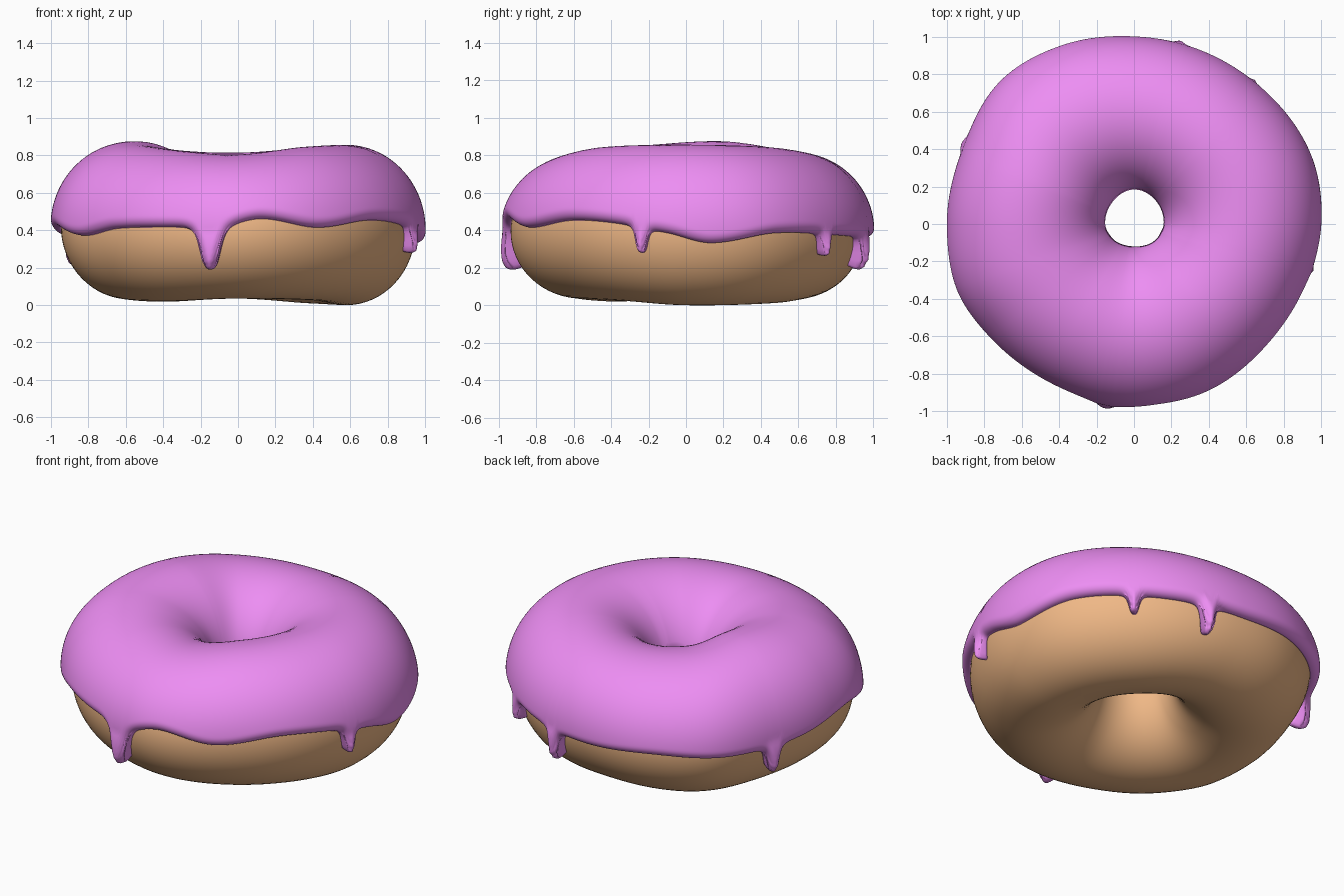
import bpy, math

if "Cube" in bpy.data.objects:
    bpy.data.objects.remove(bpy.data.objects["Cube"])

TAU = math.tau
COLS, ROWS, THICK = 720, 56, 0.055


def ring(knots):
    """Smooth periodic curve through (degrees, value) knots."""
    n = len(knots)

    def knot(i):
        return knots[i % n][0] + 360 * (i // n), knots[i % n][1]

    def value(theta):
        d = math.degrees(theta) % 360
        if d < knots[0][0]:
            d += 360
        i = max(k for k in range(n) if knots[k][0] <= d)
        (x0, y0), (x1, y1), (x2, y2), (x3, y3) = [knot(i + k) for k in (-1, 0, 1, 2)]
        t, w = (d - x1) / (x2 - x1), x2 - x1
        m1, m2 = (y2 - y0) / (x2 - x0) * w, (y3 - y1) / (x3 - x1) * w
        return ((2*t**3 - 3*t*t + 1) * y1 + (t**3 - 2*t*t + t) * m1
                + (3*t*t - 2*t**3) * y2 + (t**3 - t*t) * m2)
    return value


# Uneven outline, hole, top and bottom heights around the ring
outer = ring([(0, 1.0), (22, 1.015), (52, .995), (88, 1.0), (112, 1.03), (133, 1.045),
              (156, 1.0), (180, 1.0), (200, 1.01), (218, .98), (245, .965), (273, .99),
              (310, .97), (336, .975)])
hole = ring([(0, .155), (50, .17), (90, .175), (128, .165), (180, .15), (210, .13),
             (270, .12), (340, .14)])
top = ring([(0, .852), (45, .84), (90, .81), (125, .825), (160, .87), (200, .85),
            (240, .815), (270, .80), (310, .84)])
bottom = ring([(0, 0), (50, .01), (90, .035), (130, .018), (180, .03), (225, .02),
               (270, .035), (320, .025)])

# Wavy icing edge and drips: (degrees, lowest z, half width)
edge = ring([(8, .33), (30, .385), (64, .37), (90, .36), (115, .38), (140, .36), (165, .37),
             (190, .42), (210, .37), (226, .41), (250, .42), (265, .43), (278, .465),
             (297, .415), (319, .455), (338, .435), (354, .385)])
drips = [(261, .20, .066), (345.5, .28, .036), (50, .265, .034), (75.7, .20, .04),
         (155, .22, .045)]


def section(theta):
    """Dough cross-section: centre radius, half width, centre z, half height."""
    ro, ri = outer(theta) - .053, hole(theta) + .05
    zt, zb = top(theta) - .05, bottom(theta)
    return (ro + ri) / 2, (ro - ri) / 2, (zt + zb) / 2, (zt - zb) / 2


def point(theta, sec, a, off):
    rc, w, zc, h = sec
    r = rc + (w + off) * math.cos(a)
    return r * math.cos(theta), r * math.sin(theta), zc + (h + off) * math.sin(a)


def make(name, columns, color):
    """Skin a closed ring of closed cross-section loops."""
    n, m = len(columns), len(columns[0])
    verts = [p for c in columns for p in c]
    faces = [(i*m + j, (i+1) % n*m + j, (i+1) % n*m + (j+1) % m, i*m + (j+1) % m)
             for i in range(n) for j in range(m)]
    me = bpy.data.meshes.new(name)
    me.from_pydata(verts, [], faces)
    me.polygons.foreach_set("use_smooth", [True] * len(faces))
    ob = bpy.data.objects.new(name, me)
    bpy.context.collection.objects.link(ob)
    mat = bpy.data.materials.new(name)
    mat.diffuse_color = color
    mat.use_nodes = True
    mat.node_tree.nodes["Principled BSDF"].inputs["Base Color"].default_value = mat.diffuse_color
    me.materials.append(mat)


# Dough
dough = []
for i in range(160):
    th = TAU * i / 160
    sec = section(th)
    dough.append([point(th, sec, TAU * j / 64, 0) for j in range(64)])
make("dough", dough, (.87, .48, .24, 1))

# Icing edge as an angle on the cross-section, including the drips
secs, starts, tips = [], [], []
for i in range(COLS):
    th = TAU * i / COLS
    sec = section(th)
    z, tip = edge(th), 0
    for deg, low, w in drips:
        dx = (math.degrees(th) - deg + 180) % 360 - 180
        bump = 1 / (1 + abs(math.radians(dx) / w) ** 4)
        z -= (edge(math.radians(deg)) - low) * bump
        tip = max(tip, bump)
    secs.append(sec)
    starts.append(math.asin(max(-.95, min(.95, (z - sec[2]) / (sec[3] + .02)))))
    tips.append(tip)

# Icing shell: rounded towards its edge, bulging at the drips
icing = []
for i in range(COLS):
    th, sec = TAU * i / COLS, secs[i]
    a0, a1 = starts[i], math.pi - .08 + .06 * math.sin(3 * th)
    near = [(TAU * k / COLS * .95, starts[(i + k) % COLS]) for k in range(-9, 10)]
    col = []
    for j in range(ROWS):
        a = a0 + (a1 - a0) * (j / (ROWS - 1)) ** 1.9
        d = min(math.hypot(x, (a - s) * .4) for x, s in near) if a < a0 + .4 else 1
        d = min(d, max(0, a1 - a) * .4)
        q = 1 - min(d / THICK, 1)
        bulge = 1 + .75 * tips[i] * max(0, min(1, -a / .35))
        col.append(point(th, sec, a, THICK * bulge * math.sqrt(max(0, 1 - q * q))))
    for j in range(12):
        a = a1 + (a0 - a1) * (j + .5) / 12
        col.append(point(th, sec, a, -.006))
    icing.append(col)
make("icing", icing, (.85, .27, .9, 1))
